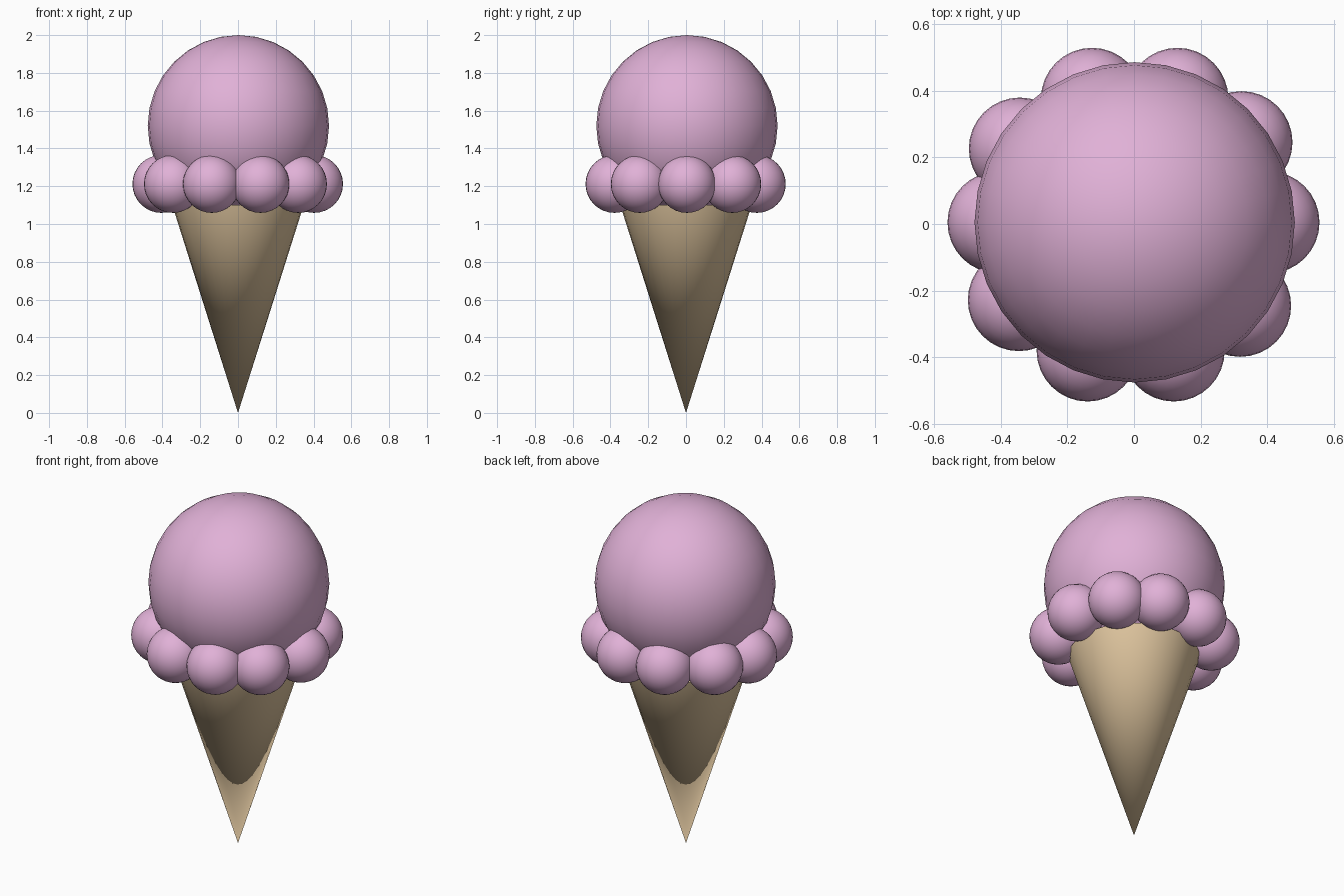
import bpy

if "Cube" in bpy.data.objects:
    bpy.data.objects.remove(bpy.data.objects["Cube"])


def material(name, rgb):
    m = bpy.data.materials.new(name)
    m.diffuse_color = (*rgb, 1.0)
    m.use_nodes = True
    m.node_tree.nodes["Principled BSDF"].inputs["Base Color"].default_value = m.diffuse_color
    return m


pink = material("pink ice cream", (0.75, 0.44, 0.68))
wafer = material("tan wafer", (0.75, 0.57, 0.35))


def finish(name, mat, angle=3.1):
    ob = bpy.context.object
    ob.name = name
    ob.data.materials.append(mat)
    bpy.ops.object.shade_smooth_by_angle(angle=angle)
    return ob


def ball(name, centre, radius):
    bpy.ops.mesh.primitive_uv_sphere_add(
        segments=32, ring_count=16, radius=radius, location=centre)
    return finish(name, pink)


# Pointed wafer cone, tip on the ground
CONE_H, CONE_R = 1.10, 0.348
bpy.ops.mesh.primitive_cone_add(
    vertices=32, radius1=0, radius2=CONE_R, depth=CONE_H,
    location=(0, 0, CONE_H / 2))
finish("cone", wafer, 0.9)

# Large scoop
ball("scoop", (0.002, 0.005, 1.52), 0.48)

# Slightly uneven ring of small drips around the base of the scoop
ring = [(0.403, 0.005), (0.322, 0.245), (0.130, 0.375), (-0.126, 0.375),
        (-0.342, 0.226), (-0.406, 0.005), (-0.345, -0.228),
        (-0.139, -0.379), (0.119, -0.379), (0.318, -0.245)]
for i, (x, y) in enumerate(ring):
    ball(f"drip_{i + 1}", (x, y, 1.212), 0.153)
